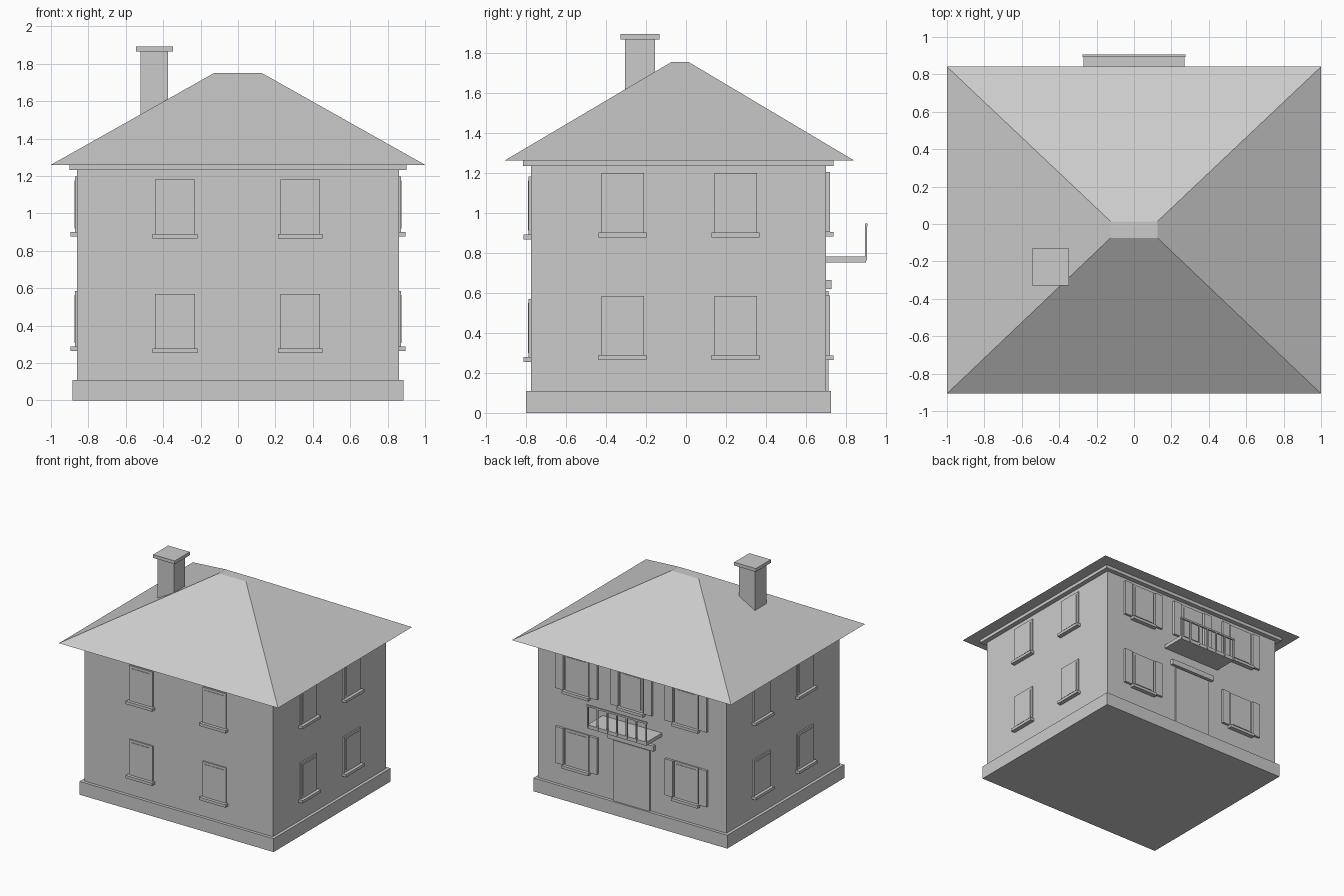
import bpy
import bmesh

cube = bpy.data.objects.get("Cube")
if cube:
    bpy.data.objects.remove(cube, do_unlink=True)

# One plain plaster grey for everything
grey = bpy.data.materials.new("plain_grey")
grey.use_nodes = True
COLOUR = (0.6, 0.6, 0.6, 1)
grey.diffuse_color = COLOUR
grey.node_tree.nodes["Principled BSDF"].inputs["Base Color"].default_value = COLOUR


def finish(name, bm):
    bmesh.ops.recalc_face_normals(bm, faces=bm.faces)
    mesh = bpy.data.meshes.new(name)
    bm.to_mesh(mesh)
    bm.free()
    mesh.materials.append(grey)
    obj = bpy.data.objects.new(name, mesh)
    bpy.context.collection.objects.link(obj)
    return obj


def box(name, xs, ys, zs):
    """Box spanning the given ranges."""
    bm = bmesh.new()
    bmesh.ops.create_cube(bm, size=1)
    for v in bm.verts:
        v.co = [r[0] if c < 0 else r[1] for c, r in zip(v.co, (xs, ys, zs))]
    return finish(name, bm)


# Wall planes of the house body
WALL_X, FRONT, BACK = 0.86, -0.775, 0.70
EMBED = 0.01


def on_wall(side, name, span, zs, depth):
    """Box fixed on a wall; span runs along the wall, depth sticks out."""
    if side in ("front", "back"):
        plane, out = (FRONT, -1) if side == "front" else (BACK, 1)
    else:
        plane, out = (WALL_X, 1) if side == "left" else (-WALL_X, -1)
    reach = sorted((plane - out * EMBED, plane + out * depth))
    name = side + "_" + name
    if side in ("front", "back"):
        return box(name, span, reach, zs)
    return box(name, reach, span, zs)


def window(side, label, centre, bottom, top, shutters=False):
    """Framed pane with a projecting sill and optional shutters."""
    half = 0.106

    def span(h):
        return (centre - h, centre + h)

    on_wall(side, label + "_window_frame", span(half), (bottom, top), 0.011)
    on_wall(side, label + "_window_pane", span(half - 0.02),
            (bottom + 0.02, top - 0.02), 0.015)
    on_wall(side, label + "_window_sill", span(half + 0.014),
            (bottom - 0.023, bottom), 0.036)
    if shutters:
        for s, word in ((-1, "a"), (1, "b")):
            ends = sorted((centre + s * 0.118, centre + s * 0.19))
            on_wall(side, label + "_shutter_" + word, ends, (bottom, top), 0.02)


# Body, plinth and cornice
box("plinth", (-0.885, 0.885), (-0.8, 0.725), (0, 0.11))
box("house_body", (-WALL_X, WALL_X), (FRONT, BACK), (0.1, 1.24))
box("cornice", (-0.9, 0.9), (-0.813, 0.738), (1.233, 1.262))

# Hipped roof with a small flat top
bm = bmesh.new()
bmesh.ops.create_cube(bm, size=2)
for v in bm.verts:
    if v.co.z > 0:
        v.co = (v.co.x * 0.125, -0.03 + v.co.y * 0.044, 1.752)
    else:
        v.co = (v.co.x, -0.033 + v.co.y * 0.874, 1.26)
finish("hipped_roof", bm)

# Chimney
box("chimney_shaft", (-0.52, -0.373), (-0.304, -0.156), (1.4, 1.87))
box("chimney_cap", (-0.545, -0.348), (-0.328, -0.132), (1.865, 1.892))

# Windows on the front and both sides
for label, bottom in (("lower", 0.278), ("upper", 0.89)):
    for i, x in enumerate((-0.337, 0.333)):
        window("front", f"{label}_{i + 1}", x, bottom, bottom + 0.291)
    for side in ("left", "right"):
        for i, y in enumerate((-0.317, 0.248)):
            window(side, f"{label}_{i + 1}", y, bottom + 0.01, bottom + 0.307)

# Shuttered windows on the back
for label, bottom, places in (("lower", 0.286, (-0.5, 0.5)),
                              ("upper", 0.903, (-0.5, 0, 0.5))):
    for i, x in enumerate(places):
        window("back", f"{label}_{i + 1}", x, bottom, bottom + 0.3, True)

# Door with its lintel
on_wall("back", "door", (-0.165, 0.165), (0.1, 0.61), 0.013)
on_wall("back", "door_lintel", (-0.21, 0.21), (0.62, 0.665), 0.026)

# Balcony slab, posts and handrail
RAIL = (0.893, 0.907)
on_wall("back", "balcony_slab", (-0.27, 0.27), (0.75, 0.78), 0.2)
box("balcony_handrail", (-0.275, 0.275), RAIL, (0.932, 0.946))
POSTS = 7
for i in range(POSTS):
    x = -0.265 + 0.53 * i / (POSTS - 1)
    box(f"balcony_post_{i + 1}", (x - 0.006, x + 0.006), (0.894, 0.905), (0.76, 0.935))
